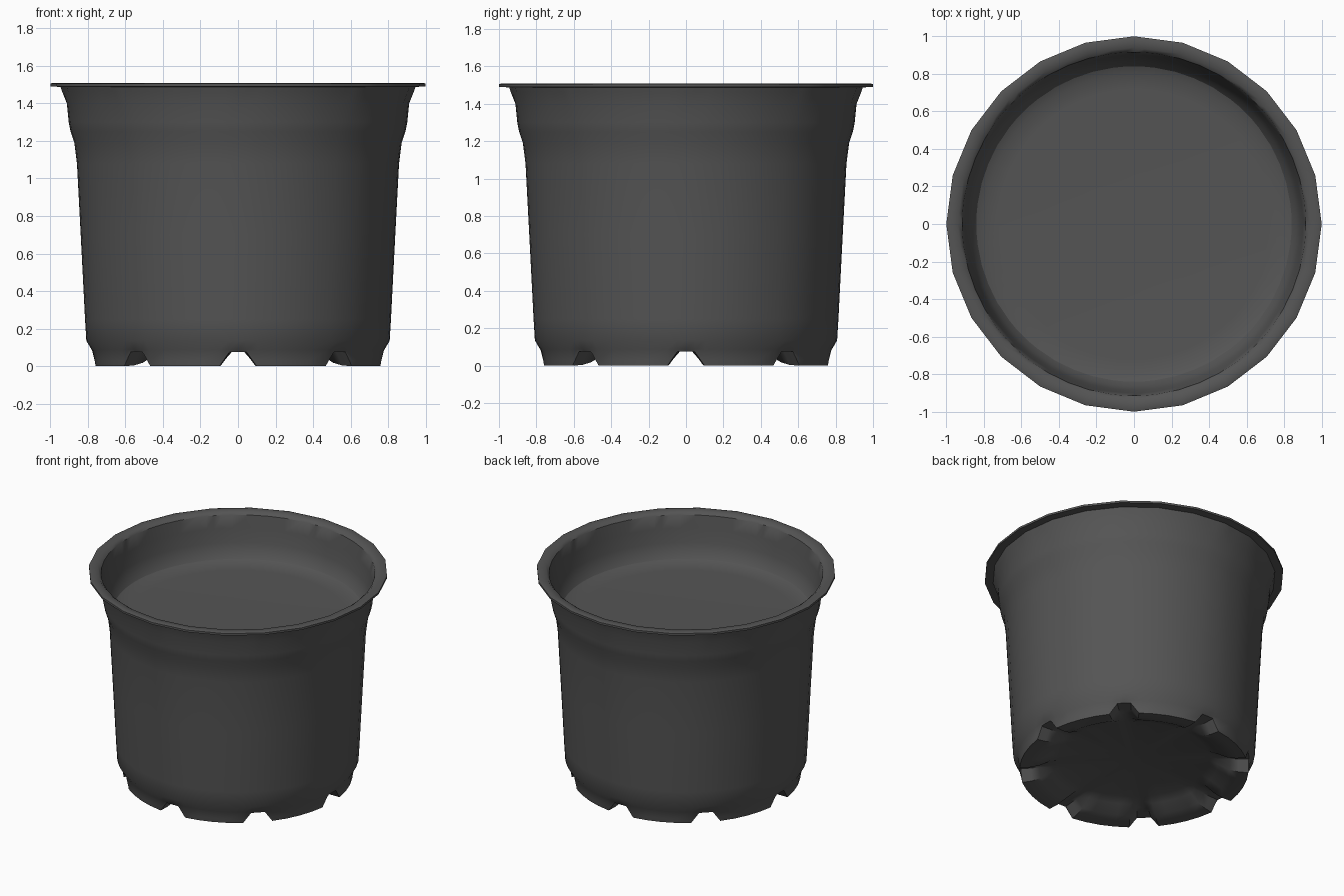
import bpy, math

if "Cube" in bpy.data.objects:
    bpy.data.objects.remove(bpy.data.objects["Cube"])

TAU = 2 * math.pi
NOTCHES = 8
PITCH = TAU / NOTCHES
RIM_SIDES = 24
NOTCH_TOP = 0.075

plastic = bpy.data.materials.new("dark grey plastic")
plastic.diffuse_color = (0.09, 0.09, 0.09, 1)
plastic.use_nodes = True
plastic.node_tree.nodes["Principled BSDF"].inputs["Base Color"].default_value = plastic.diffuse_color

# Angles are denser around each drainage notch
OFFSETS = (-0.13, -0.06, 0, 0.06, 0.13, 0.262, 0.393, 0.523)
ANGLES = [k * PITCH + o for k in range(NOTCHES) for o in OFFSETS]


def notch_height(a):
    """Height the foot edge is lifted to at angle a (0 away from notches)."""
    d = abs((a + PITCH / 2) % PITCH - PITCH / 2)
    return NOTCH_TOP * max(0, min(1, (0.13 - d) / 0.07))


def facet(a):
    """Radius factor turning the circle into a many-sided rim."""
    step = TAU / RIM_SIDES
    return math.cos(step / 2) / math.cos(a % step - step / 2)


def revolve(name, profile, smooth=35):
    """Turn (r, z) points around z; r = 0 makes a pole."""
    verts, rings, faces = [], [], []
    n = len(ANGLES)
    for r, z in profile:
        start = len(verts)
        if r == 0:
            verts.append((0, 0, z))
            rings.append([start] * n)
            continue
        for a in ANGLES:
            rr = r * facet(a) if r > 0.93 else r
            verts.append((rr * math.cos(a), rr * math.sin(a),
                          max(z, notch_height(a))))
        rings.append(list(range(start, start + n)))
    for lo, hi in zip(rings, rings[1:]):
        for j in range(n):
            k = (j + 1) % n
            quad = [lo[j], lo[k], hi[k], hi[j]]
            faces.append(list(dict.fromkeys(quad)))
    mesh = bpy.data.meshes.new(name)
    mesh.from_pydata(verts, [], faces)
    mesh.materials.append(plastic)
    obj = bpy.data.objects.new(name, mesh)
    bpy.context.collection.objects.link(obj)
    bpy.ops.object.select_all(action='DESELECT')
    obj.select_set(True)
    bpy.context.view_layer.objects.active = obj
    bpy.ops.object.shade_smooth_by_angle(angle=math.radians(smooth))
    return obj


# Recessed underside with the ring of feet
revolve("base_and_feet", [
    (0, 0.085), (0.50, 0.085), (0.56, 0.06), (0.64, 0.018),
    (0.70, 0.004), (0.765, 0.0)], 50)

# Outer wall, flared collar, flat rim and inner lip
revolve("pot_wall", [
    (0.765, 0.0), (0.77, 0.03), (0.78, 0.088), (0.808, 0.135),
    (0.815, 0.25), (0.838, 0.70), (0.858, 1.08), (0.872, 1.19),
    (0.892, 1.25), (0.902, 1.30), (0.912, 1.40), (0.938, 1.465),
    (0.945, 1.488), (1.0, 1.49), (1.0, 1.505), (0.985, 1.51),
    (0.94, 1.507), (0.915, 1.49), (0.90, 1.40), (0.885, 1.30),
    (0.865, 1.235), (0.84, 1.20)], 40)

# Shallow inner floor, softly rounded at its edge
revolve("inner_floor", [
    (0.84, 1.20), (0.80, 1.182), (0.72, 1.176), (0, 1.176)], 60)
